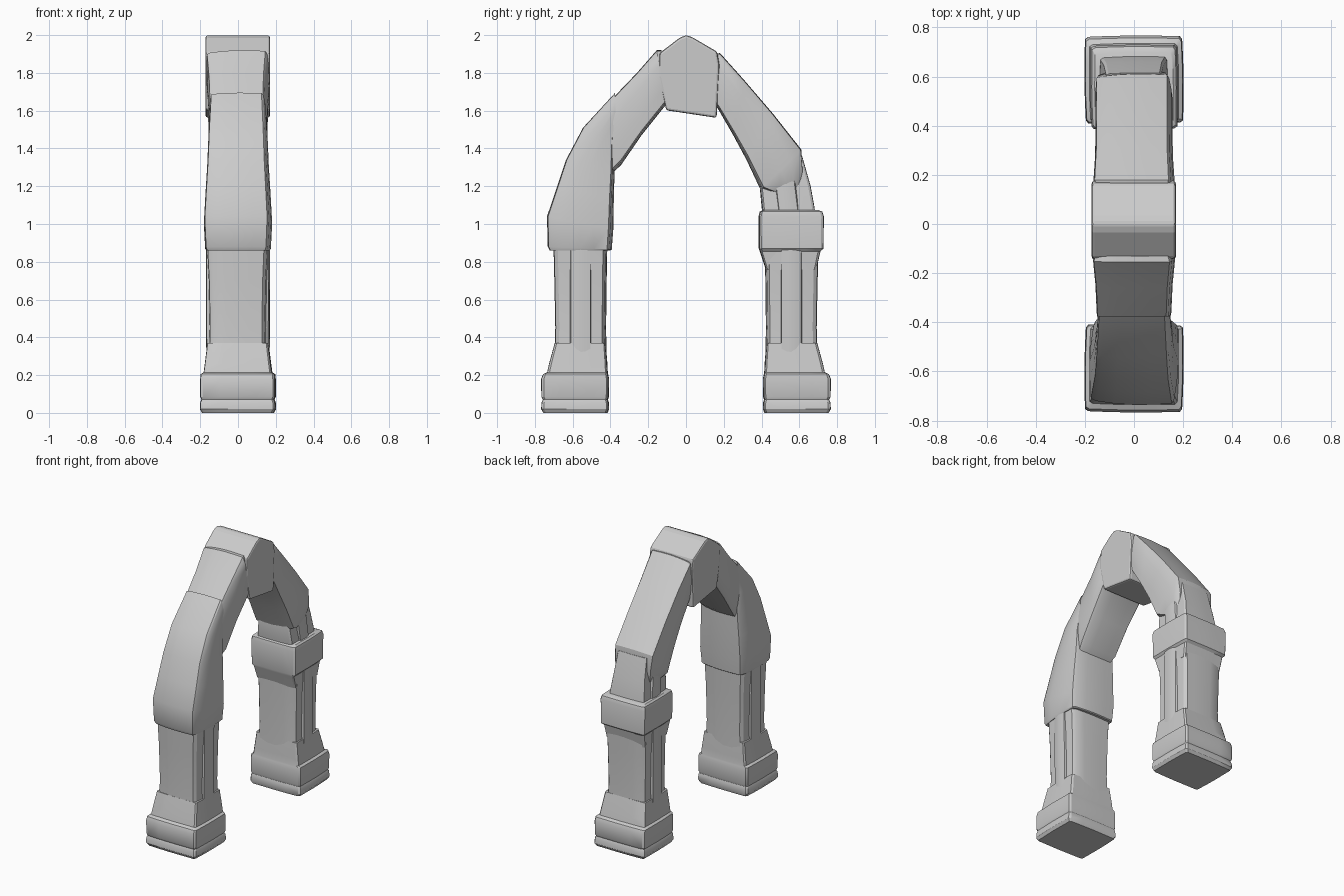
import bpy, bmesh
from mathutils import Vector

if "Cube" in bpy.data.objects:
    bpy.data.objects.remove(bpy.data.objects["Cube"])


def ring(outer, inner, hx, bulge, cut):
    """Worn square section between two (y, z) points: bulging sides, cut corners."""
    o, i = Vector(outer), Vector(inner)
    mid, half = (o + i) / 2, (o - i) / 2
    k = 1 - bulge
    c = k - cut
    quarter = [(1, 0), (0.995, c / 2), (1 - bulge / 3, c), (c, k), (c / 2, 1 - bulge / 3)]
    pts = []
    for q in range(4):
        for u, v in quarter:
            for _ in range(q):
                u, v = -v, u
            # bulge only across the width, so outer and inner faces stay flat
            p = mid + half * max(-1, min(1, u))
            pts.append((v / max(1, abs(v)) * hx, p.x, p.y))
    return pts


def loft(name, sections, bulge=0.05, cut=0.06, angle=0.5):
    bm = bmesh.new()
    rings = [[bm.verts.new(p) for p in ring(o, i, hx, bulge, cut)]
             for o, i, hx in sections]
    n = len(rings[0])
    for a, b in zip(rings, rings[1:]):
        for k in range(n):
            bm.faces.new((a[k], a[(k + 1) % n], b[(k + 1) % n], b[k]))
    bm.faces.new(rings[0])
    bm.faces.new(rings[-1])
    bmesh.ops.recalc_face_normals(bm, faces=bm.faces)
    me = bpy.data.meshes.new(name)
    bm.to_mesh(me)
    bm.free()
    ob = bpy.data.objects.new(name, me)
    bpy.context.collection.objects.link(ob)
    bpy.ops.object.select_all(action='DESELECT')
    ob.select_set(True)
    bpy.context.view_layer.objects.active = ob
    bpy.ops.object.shade_smooth_by_angle(angle=angle)
    return ob


def column(name, side, rows, **kw):
    """Upright part; rows are (z, outer y, inner y, half width)."""
    return loft(name, [((side * yo, z), (side * yi, z), hx) for z, yo, yi, hx in rows], **kw)


for side, tag in ((-1, "front"), (1, "back")):
    # stepped foot with a worn groove
    column(tag + "_base", side, [
        (0, .755, .415, .19), (.02, .767, .407, .202), (.055, .765, .408, .20),
        (.07, .758, .413, .194), (.085, .766, .408, .20), (.18, .767, .407, .20),
        (.205, .757, .412, .198), (.215, .735, .414, .182), (.26, .725, .416, .176),
        (.37, .695, .425, .162)], bulge=.03, cut=.05)
    # shaft and its raised strips
    column(tag + "_shaft", side, [
        (.28, .698, .42, .155), (.45, .692, .423, .15),
        (.7, .697, .42, .155), (.9, .702, .416, .165)], bulge=.06, cut=.1)
    column(tag + "_side_strip", side, [
        (.27, .612, .505, .168), (.32, .616, .5, .168), (.9, .616, .5, .17)])

# back capital
column("back_capital", 1, [
    (.76, .69, .422, .155), (.855, .712, .39, .162), (.87, .728, .385, .175),
    (1.04, .73, .384, .178), (1.065, .722, .39, .172), (1.075, .70, .41, .16)],
    bulge=.03, cut=.05)

# front lower arch block with collar
loft("front_lower_block", [
    ((-.722, .86), (-.40, .86), .168), ((-.732, .88), (-.393, .865), .174),
    ((-.736, 1.04), (-.385, .97), .181), ((-.685, 1.19), (-.382, 1.14), .172),
    ((-.635, 1.34), (-.378, 1.28), .163), ((-.545, 1.51), (-.38, 1.44), .156),
    ((-.375, 1.695), (-.372, 1.56), .146)], bulge=.09)

# front upper arch block
loft("front_upper_block", [
    ((-.50, 1.53), (-.39, 1.27), .135), ((-.375, 1.68), (-.345, 1.31), .152),
    ((-.26, 1.80), (-.235, 1.47), .157), ((-.155, 1.92), (-.115, 1.62), .168),
    ((-.13, 1.92), (-.10, 1.63), .16)], bulge=.08)

# back upper arch block
loft("back_upper_block", [
    ((.155, 1.90), (.15, 1.64), .158), ((.18, 1.905), (.175, 1.60), .165),
    ((.31, 1.76), (.25, 1.47), .158), ((.46, 1.585), (.32, 1.34), .157),
    ((.61, 1.395), (.395, 1.18), .157), ((.62, 1.28), (.44, 1.17), .148),
    ((.595, 1.18), (.48, 1.165), .13)], bulge=.09)

# neck between capital and arch
column("back_neck", 1, [
    (1.05, .685, .405, .14), (1.09, .68, .40, .138), (1.2, .66, .39, .125),
    (1.36, .615, .42, .115)], bulge=.04)
column("back_neck_strip", 1, [(1.05, .60, .49, .152), (1.3, .57, .46, .14)])

# keystone: profile in the y-z plane, extruded across and bevelled
profile = [(-.14, 1.905), (-.035, 1.985), (0, 2), (.035, 1.988), (.165, 1.912),
           (.177, 1.84), (.162, 1.562), (-.105, 1.602), (-.145, 1.78)]
bm = bmesh.new()
face = bm.faces.new([bm.verts.new((-.172, y, z)) for y, z in profile])
top = bmesh.ops.extrude_face_region(bm, geom=[face])
bmesh.ops.translate(bm, vec=(.342, 0, 0),
                    verts=[v for v in top["geom"] if isinstance(v, bmesh.types.BMVert)])
bmesh.ops.recalc_face_normals(bm, faces=bm.faces)
mesh = bpy.data.meshes.new("keystone")
bm.to_mesh(mesh)
bm.free()
key = bpy.data.objects.new("keystone", mesh)
bpy.context.collection.objects.link(key)
bev = key.modifiers.new("worn_edges", 'BEVEL')
bev.width = .012
bev.segments = 2
